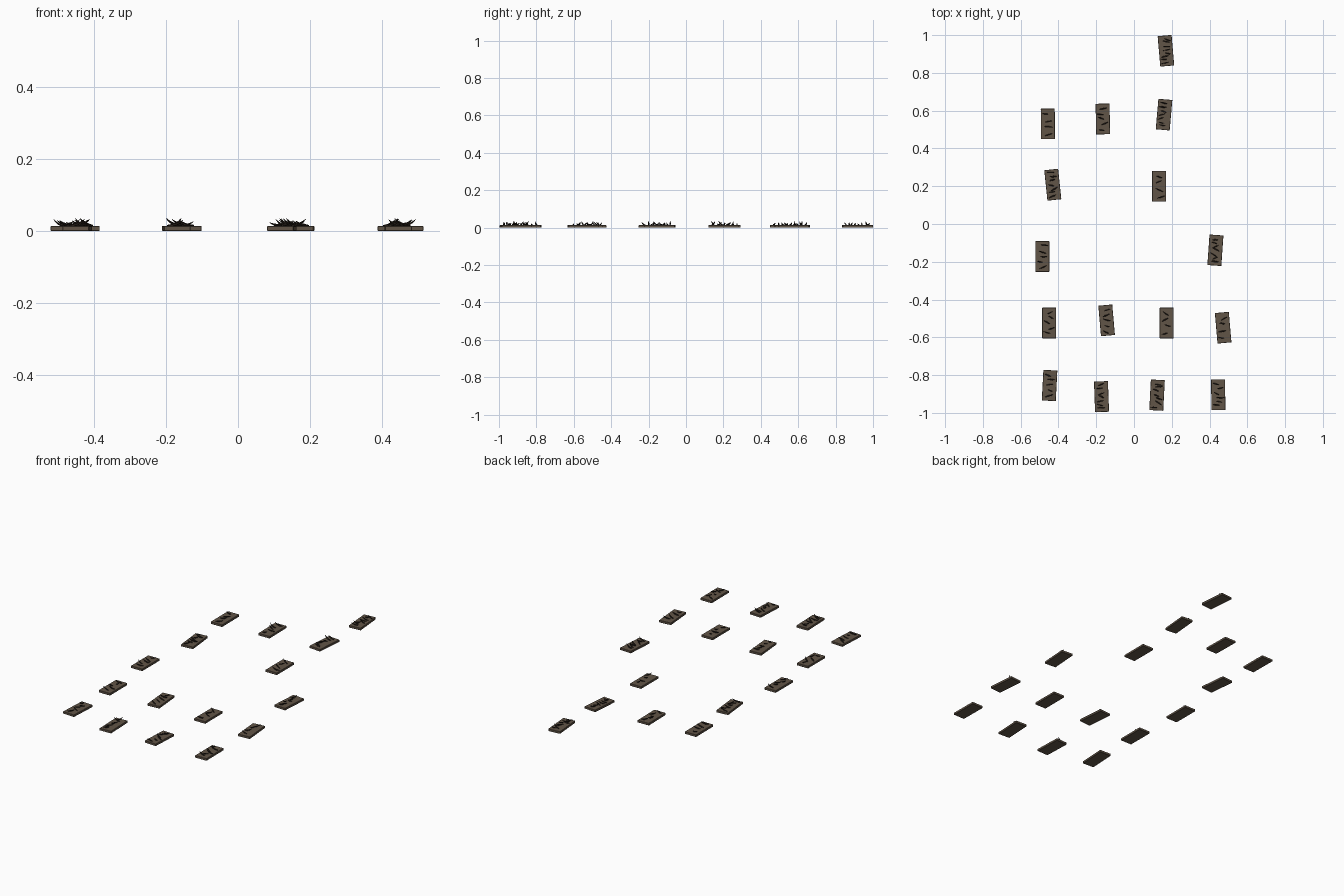
import bpy, bmesh, math, random
from mathutils import Vector, Matrix

if "Cube" in bpy.data.objects:
    bpy.data.objects.remove(bpy.data.objects["Cube"])

random.seed(7)
W, L, H = 0.074, 0.162, 0.013


def material(name, col):
    m = bpy.data.materials.new(name)
    m.diffuse_color = (*col, 1)
    m.use_nodes = True
    m.node_tree.nodes["Principled BSDF"].inputs["Base Color"].default_value = m.diffuse_color
    return m


wood = material("slab_brown", (0.12, 0.09, 0.063))
dark = material("tuft_dark", (0.02, 0.014, 0.01))

# x, y, turn in degrees, number of curled blades
tiles = [(.169, .917, 5, 8), (-.456, .53, .5, 4), (-.165, .556, 1, 5), (.159, .579, -5, 7),
         (-.43, .208, 6, 7), (.133, .2, 0, 4), (-.485, -.172, 0, 5), (.431, -.139, -4, 7),
         (-.449, -.524, 0, 5), (-.145, -.51, 5, 5), (.173, -.524, 0, 4), (.472, -.549, 5, 4),
         (-.447, -.855, -3, 5), (-.172, -.914, 2, 7), (.122, -.906, -3, 7), (.446, -.904, .5, 6)]


def finish(bm, name, mat, place):
    me = bpy.data.meshes.new(name)
    bmesh.ops.recalc_face_normals(bm, faces=bm.faces)
    bm.to_mesh(me)
    bm.free()
    me.materials.append(mat)
    ob = bpy.data.objects.new(name, me)
    ob.matrix_world = place
    bpy.context.collection.objects.link(ob)
    return ob


def blade(bm, base, angle, length, rise, width):
    # tapered five-sided tube lying on the slab and curling up at its tip
    fwd = Vector((math.cos(angle), math.sin(angle), 0))
    side = Vector((-fwd.y, fwd.x, 0))
    rings, n, steps = [], 5, 6
    for i in range(steps + 1):
        t = i / steps
        p = base + fwd * length * (t - 0.5) + Vector((0, 0, 0.002 + rise * t ** 2.2))
        slope = math.atan2(rise * 2.2 * t ** 1.2, length)
        up = Vector((0, 0, 1)) * math.cos(slope) - fwd * math.sin(slope)
        r = width * (0.15 + 0.85 * math.sin(math.pi * (0.12 + 0.88 * t)))
        rings.append([bm.verts.new(p + side * r * math.cos(a) + up * r * 0.8 * math.sin(a))
                      for a in (2 * math.pi * k / n for k in range(n))])
    for a, b in zip(rings, rings[1:]):
        for k in range(n):
            bm.faces.new((a[k], a[(k + 1) % n], b[(k + 1) % n], b[k]))
    bm.faces.new(rings[0][::-1])
    bm.faces.new(rings[-1])


for i, (x, y, turn, count) in enumerate(tiles, 1):
    place = Matrix.Translation((x, y, 0)) @ Matrix.Rotation(math.radians(turn), 4, 'Z')

    # thin slab with a fine chamfer
    bm = bmesh.new()
    bmesh.ops.create_cube(bm, size=1, matrix=Matrix.Translation((0, 0, H / 2)) @ Matrix.Diagonal((W, L, H, 1)))
    slab = finish(bm, f"slab_{i}", wood, place)
    bev = slab.modifiers.new("chamfer", 'BEVEL')
    bev.width, bev.segments = 0.0012, 1

    # curled blades spread along the slab, mostly lying crosswise
    bm = bmesh.new()
    for k in range(count):
        py = ((k + 0.5) / count - 0.5) * L * 0.86 + random.uniform(-.006, .006)
        px = random.uniform(-.014, .014)
        ang = random.uniform(-.55, .55) + (math.pi if random.random() < .5 else 0)
        blade(bm, Vector((px, py, H)), ang, random.uniform(.03, .044),
              random.uniform(.006, .02), random.uniform(.0035, .005))
    finish(bm, f"blades_{i}", dark, place)
